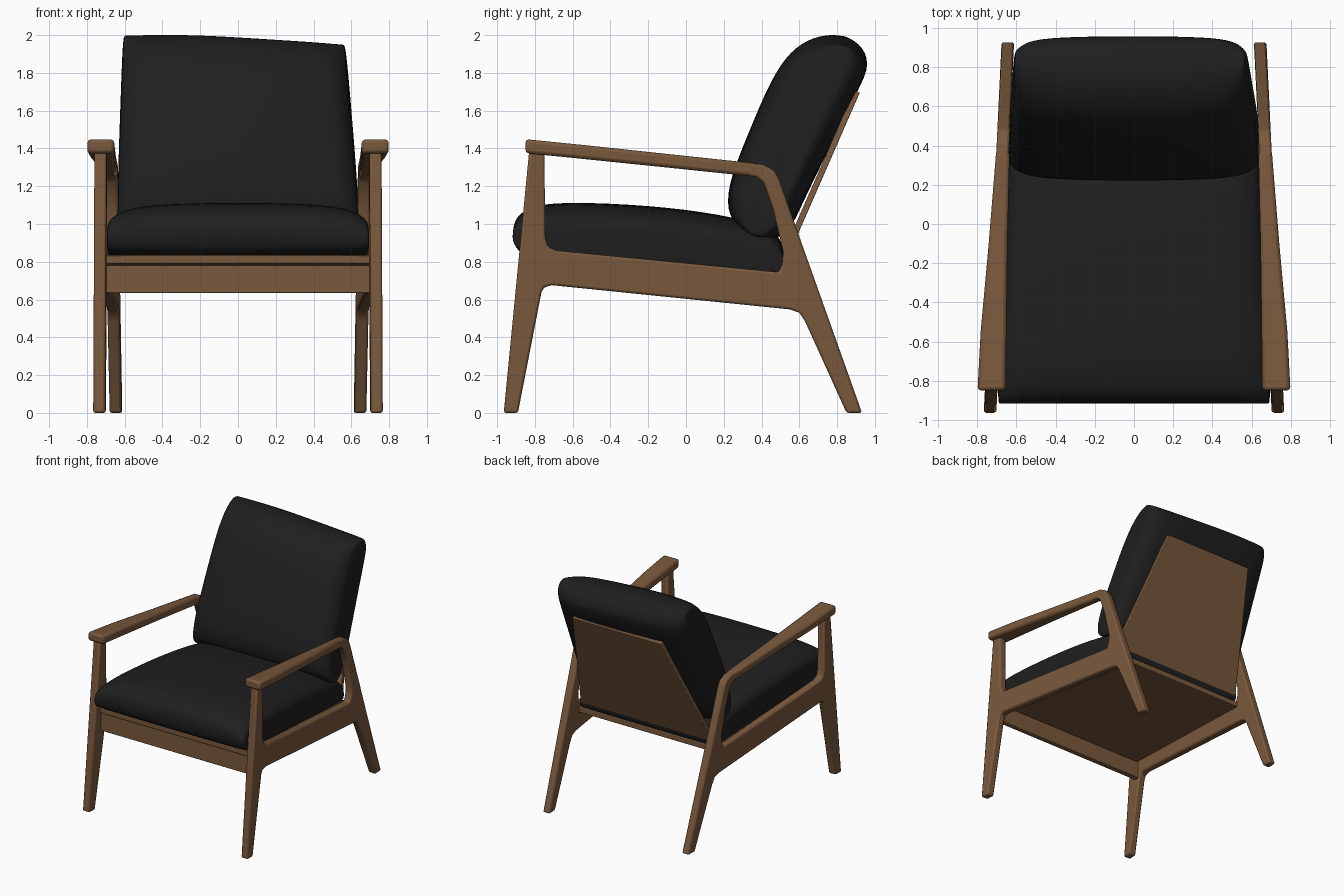
import bpy, bmesh
from mathutils import Vector

if "Cube" in bpy.data.objects:
    bpy.data.objects.remove(bpy.data.objects["Cube"])


def material(name, rgb):
    m = bpy.data.materials.new(name)
    m.diffuse_color = (*rgb, 1)
    m.use_nodes = True
    m.node_tree.nodes["Principled BSDF"].inputs["Base Color"].default_value = m.diffuse_color
    return m


WOOD = material("walnut wood", (0.195, 0.1, 0.046))
CLOTH = material("black fabric", (0.0135, 0.0135, 0.0135))


def finish(name, bm, mat, bevel=0.0, subdiv=0):
    bmesh.ops.recalc_face_normals(bm, faces=bm.faces)
    me = bpy.data.meshes.new(name)
    bm.to_mesh(me)
    bm.free()
    me.materials.append(mat)
    ob = bpy.data.objects.new(name, me)
    bpy.context.collection.objects.link(ob)
    bpy.ops.object.select_all(action='DESELECT')
    ob.select_set(True)
    bpy.context.view_layer.objects.active = ob
    bpy.ops.object.shade_smooth_by_angle(angle=0.7)
    if bevel:
        b = ob.modifiers.new("bevel", 'BEVEL')
        b.width, b.segments = bevel, 2
        b.limit_method, b.angle_limit = 'ANGLE', 0.7
    if subdiv:
        s = ob.modifiers.new("subdivision", 'SUBSURF')
        s.levels = s.render_levels = subdiv
    return ob


def solid(name, points, push, bevel=0.0):
    """Extrude a polygon along a vector."""
    bm = bmesh.new()
    face = bm.faces.new([bm.verts.new(p) for p in points])
    ext = bmesh.ops.extrude_face_region(bm, geom=[face])
    bmesh.ops.translate(bm, vec=push,
                        verts=[v for v in ext["geom"] if isinstance(v, bmesh.types.BMVert)])
    return finish(name, bm, WOOD, bevel)


def loft(name, rings, mat, bevel=0.0, subdiv=0):
    """Bridge rings of points and cap both ends."""
    bm = bmesh.new()
    vs = [[bm.verts.new(p) for p in r] for r in rings]
    n = len(vs[0])
    for a, b in zip(vs, vs[1:]):
        for i in range(n):
            bm.faces.new((a[i], a[(i + 1) % n], b[(i + 1) % n], b[i]))
    bm.faces.new(vs[0])
    bm.faces.new(vs[-1])
    return finish(name, bm, mat, bevel, subdiv)


def frame_x(y):
    """Side frames converge toward the back."""
    return 0.733 - 0.048 * (y + 0.92)


# Side frame: front leg, rail and back leg in one (y, z) outline
frame = [(-0.965, 0), (-0.89, 0), (-0.765, 0.64), (-0.75, 0.665), (-0.71, 0.676),
         (0.55, 0.548), (0.60, 0.53), (0.63, 0.485), (0.85, 0), (0.932, 0),
         (0.594, 0.95), (0.492, 1.24), (0.465, 1.285), (0.41, 1.315), (0.30, 1.325),
         (0.28, 1.262), (0.37, 1.25), (0.41, 1.22), (0.46, 1.08), (0.515, 0.85),
         (0.508, 0.785), (0.49, 0.745), (-0.69, 0.86), (-0.73, 0.88), (-0.745, 0.93),
         (-0.75, 1.39), (-0.83, 1.39)]
H = 0.032
for side, label in ((1, "right"), (-1, "left")):
    solid(label + "_side_frame",
          [(side * (frame_x(y) - H), y, z) for y, z in frame],
          (side * 2 * H, 0, 0), 0.012)
    # Armrest, broad at the front and narrowing into the back leg
    rings = []
    for y, zb, zt, xi, xo in ((-0.85, 1.375, 1.449, 0.655, 0.799),
                              (-0.55, 1.345, 1.419, 0.652, 0.783),
                              (-0.10, 1.299, 1.371, 0.646, 0.742),
                              (0.37, 1.25, 1.321, 0.635, 0.704)):
        rings.append([(side * xi, y, zb), (side * xo, y, zb),
                      (side * xo, y, zt), (side * xi, y, zt)])
    loft(label + "_armrest", rings, WOOD, 0.018)

# Front rail
solid("front_rail", [(-0.705, -0.82, 0.635), (0.705, -0.82, 0.635),
                     (0.705, -0.82, 0.78), (-0.705, -0.82, 0.78)], (0, 0.045, 0), 0.005)
# Sloping seat panel
solid("seat_panel", [(-0.70, -0.835, 0.835), (0.70, -0.835, 0.835),
                     (0.635, 0.515, 0.735), (-0.635, 0.515, 0.735)], (0, 0, -0.045), 0.005)
# Tapered back panel
solid("back_panel", [(-0.63, 0.485, 0.70), (0.63, 0.485, 0.70),
                     (0.41, 0.92, 1.695), (-0.41, 0.92, 1.695)], (0, -0.03, 0.012), 0.005)


def cushion(name, profile, origin, axis, width, warp, edge):
    """Sweep a (y, z) profile across x, thinning it toward both sides."""
    o, d = Vector(origin), Vector(axis).normalized()
    n = Vector((-d.y, d.x))
    half = [(0, 1.01), (0.35, 1), (0.7, 0.96), (0.9, 0.84), (0.985, edge + 0.15), (1, edge)]
    rings = []
    for t, s in [(-t, s) for t, s in half[:0:-1]] + half:
        ring = []
        for p in profile:
            r = Vector(p) - o
            q = o + d * r.dot(d) + n * (r.dot(n) * s)
            x = t * width(p[0], p[1], t)
            ring.append((x, q.x, q.y + warp(t, p[1])))
        rings.append(ring)
    return loft(name, rings, CLOTH, subdiv=2)


# Seat cushion
seat = [(-0.87, 0.825), (-0.915, 0.89), (-0.92, 1.0), (-0.87, 1.07), (-0.74, 1.117),
        (-0.3, 1.105), (0.1, 1.065), (0.4, 1.0), (0.51, 0.93), (0.525, 0.80),
        (0.515, 0.715), (0.42, 0.725), (0.0, 0.765), (-0.5, 0.81)]
cushion("seat_cushion", seat, (-0.85, 0.88), (1, -0.085),
        lambda y, z, t: 0.70 - 0.05 * (y + 0.9), lambda t, z: 0.0, 0.5)

# Back cushion, slumping slightly at its top right corner
back = [(0.33, 0.94), (0.22, 1.03), (0.218, 1.2), (0.33, 1.48), (0.45, 1.77),
        (0.55, 1.92), (0.67, 1.995), (0.81, 2.01), (0.925, 1.96), (0.975, 1.86),
        (0.92, 1.74), (0.765, 1.42), (0.61, 1.1), (0.55, 0.96), (0.46, 0.91)]
cushion("back_cushion", back, (0.42, 1.08), (0.40, 0.92),
        lambda y, z, t: 0.642 - max(0, z - 1.1) * (0.035 if t < 0 else 0.08),
        lambda t, z: -0.035 * max(0, t + 0.4) * max(0, z - 1.3) / 0.7, 0.4)
